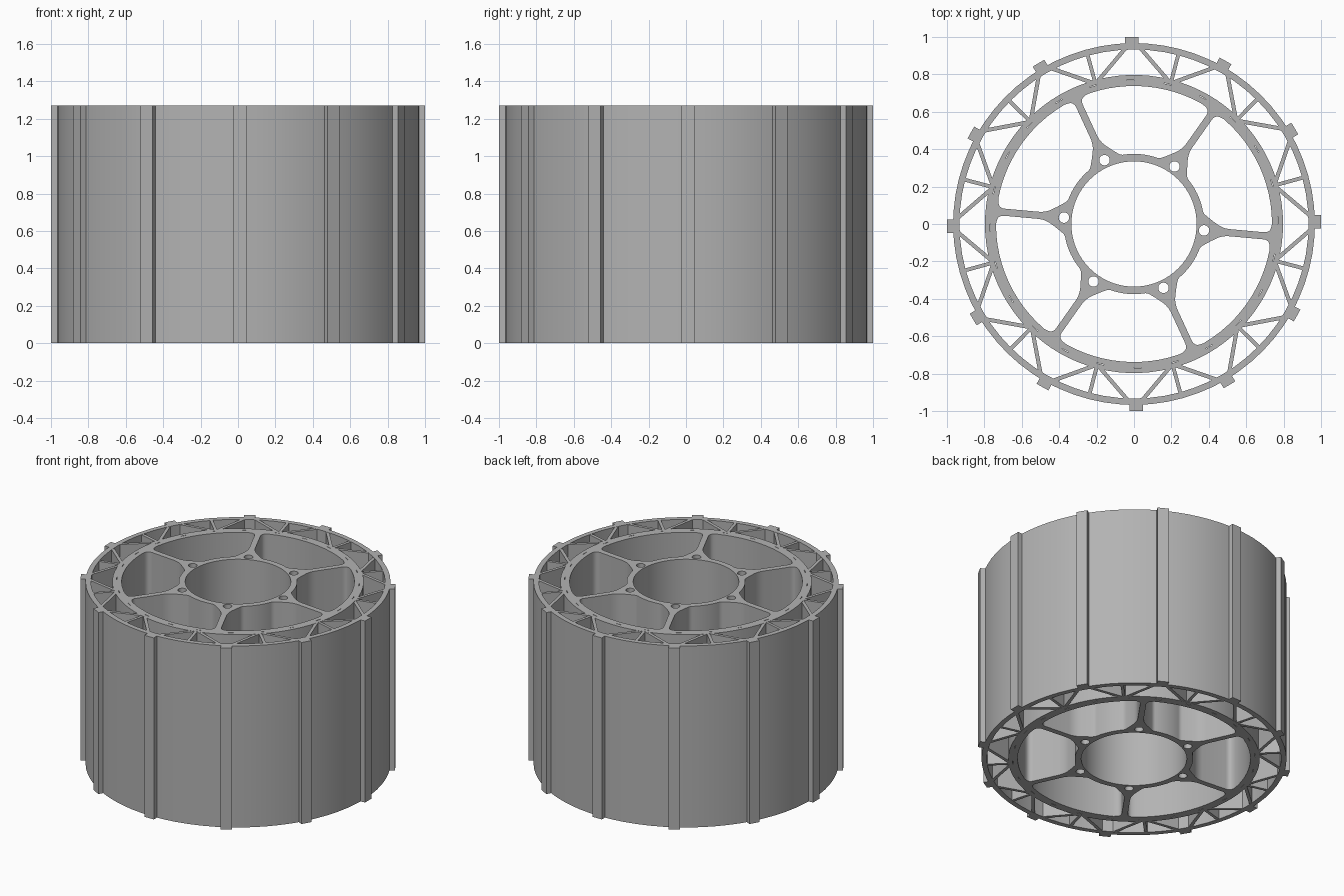
import bpy
import bmesh
from math import sin, cos, radians, pi, sqrt
from mathutils import Vector, Matrix

if "Cube" in bpy.data.objects:
    bpy.data.objects.remove(bpy.data.objects["Cube"])

HEIGHT = 1.27
LUG_TURN = 0.7       # twist of the lugs, degrees
SPOKE_TURN = -5.2    # twist of the spokes, degrees

grey = bpy.data.materials.new("plain grey")
grey.use_nodes = True
colour = (0.45, 0.45, 0.45, 1)
grey.diffuse_color = colour
grey.node_tree.nodes["Principled BSDF"].inputs["Base Color"].default_value = colour


def polar(r, deg):
    return Vector((r * cos(radians(deg)), r * sin(radians(deg))))


def circle(r, count, centre=Vector((0, 0))):
    return [centre + polar(r, 360 * i / count) for i in range(count)]


def turned(points, deg):
    rot = Matrix.Rotation(radians(deg), 2)
    return [rot @ p for p in points]


def rounded(corners, steps=6):
    """Round each (point, cut) corner with a small quadratic curve."""
    out = []
    for i, (p, cut) in enumerate(corners):
        if not cut:
            out.append(p)
            continue
        before, after = corners[i - 1][0], corners[(i + 1) % len(corners)][0]
        a = p + (before - p).normalized() * cut
        b = p + (after - p).normalized() * cut
        for s in range(steps + 1):
            t = s / steps
            out.append(a * (1 - t) ** 2 + p * 2 * t * (1 - t) + b * t * t)
    return out


def finish(obj):
    obj.data.materials.clear()
    obj.data.materials.append(grey)
    bpy.ops.object.select_all(action="DESELECT")
    obj.select_set(True)
    bpy.context.view_layer.objects.active = obj
    bpy.ops.object.shade_smooth_by_angle(angle=radians(25))


def extruded_plate(name, loops):
    """Extrude a flat outline, with the inner loops as holes, to full height."""
    curve = bpy.data.curves.new(name + "_profile", "CURVE")
    curve.dimensions = "2D"
    curve.fill_mode = "BOTH"
    curve.extrude = HEIGHT / 2
    for loop in loops:
        spline = curve.splines.new("POLY")
        spline.points.add(len(loop) - 1)
        for point, p in zip(spline.points, loop):
            point.co = (p.x, p.y, 0, 1)
        spline.use_cyclic_u = True
    source = bpy.data.objects.new(name + "_profile", curve)
    bpy.context.collection.objects.link(source)
    graph = bpy.context.evaluated_depsgraph_get()
    mesh = bpy.data.meshes.new_from_object(source.evaluated_get(graph))
    bpy.data.objects.remove(source)
    bm = bmesh.new()
    bm.from_mesh(mesh)
    bmesh.ops.remove_doubles(bm, verts=bm.verts, dist=0.0001)
    bmesh.ops.recalc_face_normals(bm, faces=bm.faces)
    bmesh.ops.translate(bm, verts=bm.verts, vec=(0, 0, HEIGHT / 2))
    bm.to_mesh(mesh)
    bm.free()
    mesh.name = name
    obj = bpy.data.objects.new(name, mesh)
    bpy.context.collection.objects.link(obj)
    finish(obj)


# Outer rim with twelve square lugs
RIM, RIM_INNER, HALF_LUG = 0.967, 0.933, 0.036
root = sqrt(RIM ** 2 - HALF_LUG ** 2)
section = [Vector((root, -HALF_LUG)), Vector((1, -HALF_LUG)),
           Vector((1, HALF_LUG)), Vector((root, HALF_LUG))]
section += [polar(RIM, a) for a in range(5, 30, 5)]
outline = []
for k in range(12):
    outline += turned(section, 30 * k + LUG_TURN)
extruded_plate("outer_rim", [outline, circle(RIM_INNER, 72)])

# Wheel centre: inner ring, six spokes and hub, cut by six rounded pockets
RING, RING_INNER, HUB, BORE, HALF_SPOKE = 0.797, 0.738, 0.375, 0.335, 0.019


def beside_spoke(r, offset):
    """Point next to the spoke that bounds the pocket at +30 degrees."""
    return turned([Vector((r, -offset))], 30)[0]


half = [(polar(HUB, a), 0) for a in (0, 4, 8, 12)]
half += [(polar(HUB, 16), 0.015),
         (beside_spoke(0.405, 0.062), 0.02),
         (beside_spoke(0.475, HALF_SPOKE), 0.04),
         (beside_spoke(0.73, HALF_SPOKE), 0.035)]
half += [(polar(RING_INNER, a), 0) for a in (24.5, 20, 16, 12, 8, 4, 0)]
mirrored = [(Vector((p.x, -p.y)), cut) for p, cut in reversed(half[1:-1])]
pocket = rounded(half + mirrored)

loops = [circle(RING, 90), circle(BORE, 72)]
slit = [Vector((0.768, -0.02)), Vector((0.771, -0.02)),
        Vector((0.771, 0.02)), Vector((0.768, 0.02))]
for k in range(6):
    loops.append(turned(pocket, 60 * k + 30 + SPOKE_TURN))
    loops.append(circle(0.028, 24, polar(0.376, 60 * k + SPOKE_TURN)))
for k in range(24):
    loops.append(turned(slit, 15 * k + 1.5))
extruded_plate("wheel_centre", loops)

# Truss webs between inner ring and rim: a radial web and two diagonals per bay
bm = bmesh.new()


def web(a, b, width):
    along = b - a
    angle = Vector((1, 0)).angle_signed(along)
    place = Matrix.Translation(((a + b) / 2).to_3d() + Vector((0, 0, HEIGHT / 2)))
    turn = Matrix.Rotation(-angle, 4, "Z")
    size = Matrix.Diagonal((along.length, width, HEIGHT - 0.002, 1))
    bmesh.ops.create_cube(bm, size=1, matrix=place @ turn @ size)


for k in range(12):
    mid = 30 * k + 15 + LUG_TURN / 2
    web(polar(0.785, mid), polar(0.945, mid), 0.02)
    for side in (-1, 1):
        web(polar(0.785, mid + side * 0.8), polar(0.945, mid + side * 12.8), 0.021)
mesh = bpy.data.meshes.new("truss_webs")
bm.to_mesh(mesh)
bm.free()
webs = bpy.data.objects.new("truss_webs", mesh)
bpy.context.collection.objects.link(webs)
finish(webs)
